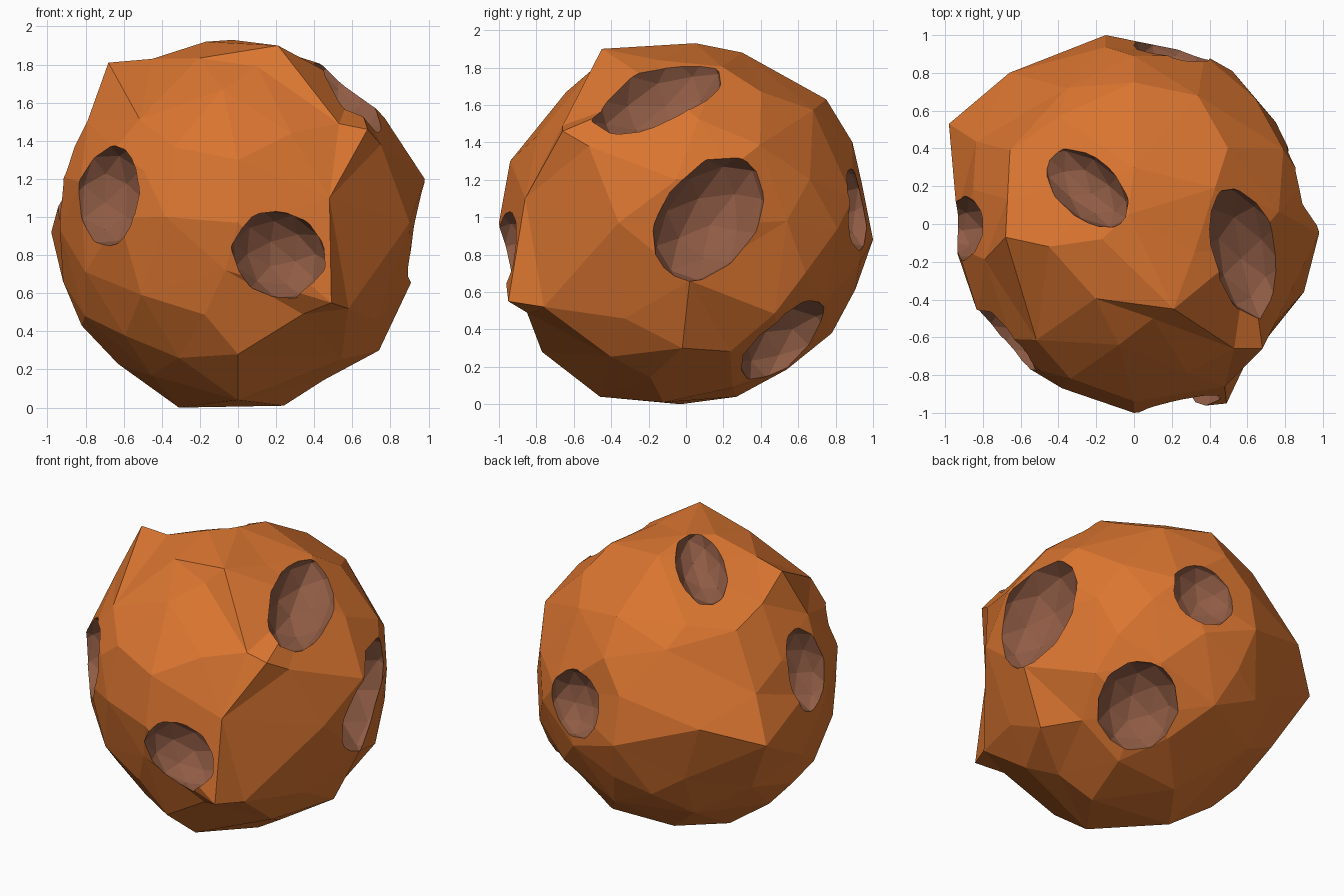
import bpy, bmesh, math, random
from mathutils import Vector, Matrix

if "Cube" in bpy.data.objects:
    bpy.data.objects.remove(bpy.data.objects["Cube"])

random.seed(4)
CENTER = Vector((0, 0, 0.965))


def material(name, rgb):
    m = bpy.data.materials.new(name)
    m.diffuse_color = (*rgb, 1)
    m.use_nodes = True
    m.node_tree.nodes["Principled BSDF"].inputs["Base Color"].default_value = m.diffuse_color
    return m


rock = material("orange rock", (0.70, 0.178, 0.030))
pit = material("brown crater", (0.28, 0.108, 0.060))


def make_object(name, bm):
    me = bpy.data.meshes.new(name)
    bm.to_mesh(me)
    bm.free()
    me.materials.append(rock)
    me.materials.append(pit)
    ob = bpy.data.objects.new(name, me)
    bpy.context.collection.objects.link(ob)
    return ob


# Jutting corners and ridge points of the rock
corners = [
    (-0.68, -0.07, 1.81), (-0.67, 0.13, 1.66), (-0.45, -0.12, 1.83), (-0.17, -0.08, 1.92),
    (0.21, -0.45, 1.90), (0.32, -0.15, 1.84), (0.10, -0.50, 1.79), (-0.03, 0.05, 1.93),
    (-0.98, 0.53, 0.92), (-0.15, 1.0, 0.88), (-0.66, 0.80, 1.05), (0.98, -0.05, 1.2),
    (0.49, -0.95, 0.55), (0.58, -0.76, 0.52), (0.34, -0.85, 0.49),
    (0.53, -0.66, 1.49), (0.68, -0.66, 1.46), (0.75, -0.52, 1.38), (0.48, -0.86, 1.10),
    (0.0, -1.0, 0.97), (0.0, -0.94, 1.30), (-0.08, -0.64, 1.67), (0.28, -0.79, 1.44),
    (-0.38, -0.87, 1.0), (-0.31, -0.03, 0.0), (0.24, -0.12, 0.01), (-0.1, 0.27, 0.04),
    (0.91, 0.02, 0.66), (0.74, -0.02, 0.30), (-0.82, 0.02, 0.43), (-0.63, 0.0, 0.23),
    (0.0, -0.46, 0.04), (0.0, -0.77, 0.28), (0.0, 0.78, 0.38), (0.0, 0.75, 1.63),
    (0.0, 0.30, 1.88), (0.0, 0.89, 1.40), (0.90, -0.36, 0.97), (0.75, 0.54, 0.98),
]
radius = [((Vector(c) - CENTER).normalized(), (Vector(c) - CENTER).length) for c in corners]

# Fill the rest of the sphere with evenly scattered, jittered points
N = 110
for i in range(N):
    z = 1 - (2 * i + 1) / N
    r, a = math.sqrt(1 - z * z), i * 2.39996
    d = Vector((r * math.cos(a), r * math.sin(a), z))
    d = (d + Vector([random.uniform(-0.07, 0.07) for _ in range(3)])).normalized()
    if min((d - k).length for k, _ in radius[:len(corners)]) > 0.25:
        radius.append((d, random.uniform(0.945, 0.98)))

# Rock body: join the directions into a faceted ball, then push each to its radius
bm = bmesh.new()
length = {}
for d, r in radius:
    length[bm.verts.new(d)] = r
bmesh.ops.convex_hull(bm, input=bm.verts[:])
for v in bm.verts:
    v.co = CENTER + v.co.normalized() * length[v]
    v.co.z = max(v.co.z, 0)
bmesh.ops.recalc_face_normals(bm, faces=bm.faces[:])
body = make_object("asteroid", bm)

# Craters: centre, long axis direction, long and short radius
craters = [
    ((0.22, -0.92, 0.80), (1, 0, -0.6), 0.26, 0.22),
    ((-0.69, -0.62, 1.11), (0, 0, 1), 0.27, 0.23),
    ((0.92, 0.13, 0.99), (0, 0.6, 0.75), 0.38, 0.26),
    ((0.60, -0.15, 1.66), (0.25, -0.69, -0.27), 0.38, 0.21),
    ((-0.27, 0.21, 1.85), (1, -0.9, 0), 0.30, 0.16),
    ((-0.91, -0.02, 1.21), (0, 0, 1), 0.28, 0.17),
    ((0.20, 0.90, 1.04), (0, 0, 1), 0.22, 0.21),
    ((0.43, 0.55, 0.31), (0, 0.4, 1), 0.29, 0.25),
]
bm = bmesh.new()
for pos, axis, a, b in craters:
    n = (Vector(pos) - CENTER).normalized()
    y = n.cross(Vector(axis)).normalized()
    x = y.cross(n)
    frame = Matrix((x, y, n)).transposed().to_4x4()
    spin = Matrix.Rotation(random.uniform(0, 6), 4, (0.3, 0.5, 0.8))
    scale = Matrix.Diagonal((a * 1.04, b * 1.04, (a + b) * 0.42, 1))
    place = Matrix.Translation(CENTER + n * 0.945)
    bmesh.ops.create_icosphere(bm, subdivisions=2, radius=1,
                               matrix=place @ frame @ scale @ spin)
for f in bm.faces:
    f.material_index = 1
cutter = make_object("crater_cutter", bm)
cutter.hide_render = True

# Cut the craters, keeping the brown on their walls
mod = body.modifiers.new("craters", 'BOOLEAN')
mod.operation = 'DIFFERENCE'
mod.solver = 'EXACT'
mod.object = cutter
bpy.context.view_layer.update()
cut = bpy.data.meshes.new_from_object(
    body.evaluated_get(bpy.context.evaluated_depsgraph_get()))
body.modifiers.clear()
body.data = cut
bpy.data.objects.remove(cutter)
